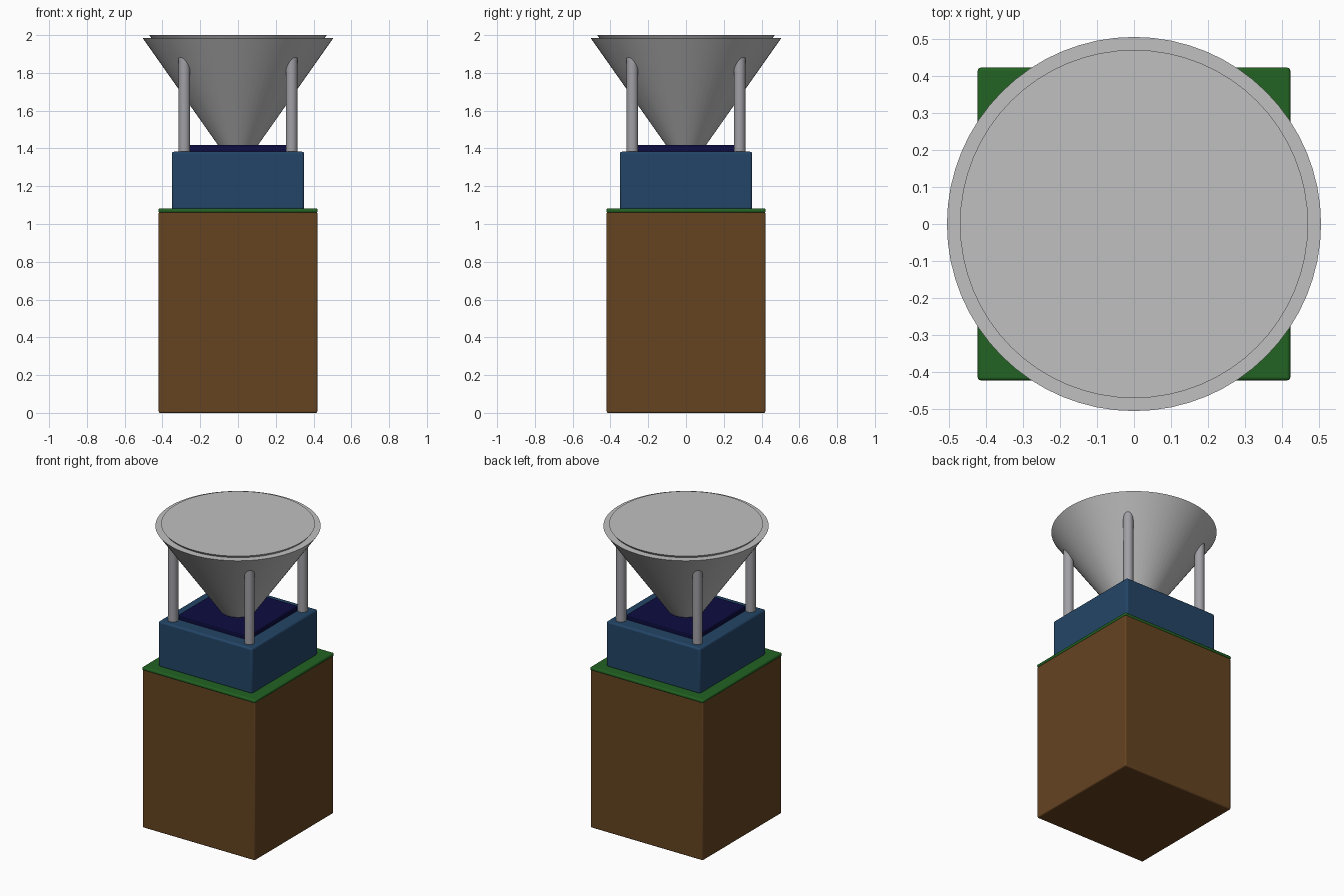
import bpy
import math

cube = bpy.data.objects.get("Cube")
if cube:
    bpy.data.objects.remove(cube, do_unlink=True)


def material(name, rgb):
    """Flat material from 0-255 sRGB values, stored as linear."""
    lin = [((c / 255 + 0.055) / 1.055) ** 2.4 if c > 10 else c / 255 / 12.92 for c in rgb]
    m = bpy.data.materials.new(name)
    m.use_nodes = True
    m.diffuse_color = (*lin, 1)
    m.node_tree.nodes["Principled BSDF"].inputs["Base Color"].default_value = (*lin, 1)
    return m


brown = material("dark brown", (101, 67, 33))
green = material("grass green", (34, 98, 34))
blue = material("steel blue", (35, 69, 103))
navy = material("navy", (12, 12, 64))
silver = material("silver", (192, 192, 192))
grey = material("leg grey", (160, 160, 166))


def finish(name, mat):
    ob = bpy.context.object
    ob.name = ob.data.name = name
    ob.data.materials.append(mat)
    bpy.ops.object.shade_smooth_by_angle(angle=math.radians(35))
    return ob


def block(name, half, z0, z1, bevel, mat):
    """Square block with softened edges."""
    bpy.ops.mesh.primitive_cube_add(size=1, location=(0, 0, (z0 + z1) / 2))
    bpy.context.object.scale = (2 * half, 2 * half, z1 - z0)
    bpy.ops.object.transform_apply(location=False, rotation=False, scale=True)
    ob = finish(name, mat)
    mod = ob.modifiers.new("soft edges", 'BEVEL')
    mod.width = bevel
    mod.segments = 3


def frustum(name, r0, r1, z0, z1, mat, at=(0, 0), sides=64):
    bpy.ops.mesh.primitive_cone_add(vertices=sides, radius1=r0, radius2=r1, depth=z1 - z0,
                                    location=(*at, (z0 + z1) / 2))
    finish(name, mat)


# Stacked blocks
block("base_block", 0.42, 0.0, 1.065, 0.008, brown)
block("base_top_slab", 0.422, 1.06, 1.082, 0.008, green)
block("upper_block", 0.35, 1.075, 1.383, 0.012, blue)
block("socket_plate", 0.26, 1.37, 1.418, 0.006, navy)

# Funnel-shaped dish and its raised lid
frustum("dish", 0.09, 0.505, 1.395, 1.985, silver)
frustum("dish_lid", 0.43, 0.47, 1.945, 2.0, silver)

# Four legs running up into the dish
for side, sx in (("right", -1), ("left", 1)):
    for end, sy in (("front", -1), ("back", 1)):
        frustum(f"{end}_{side}_leg", 0.031, 0.031, 1.37, 1.9, grey,
                (sx * 0.284, sy * 0.284), 24)
